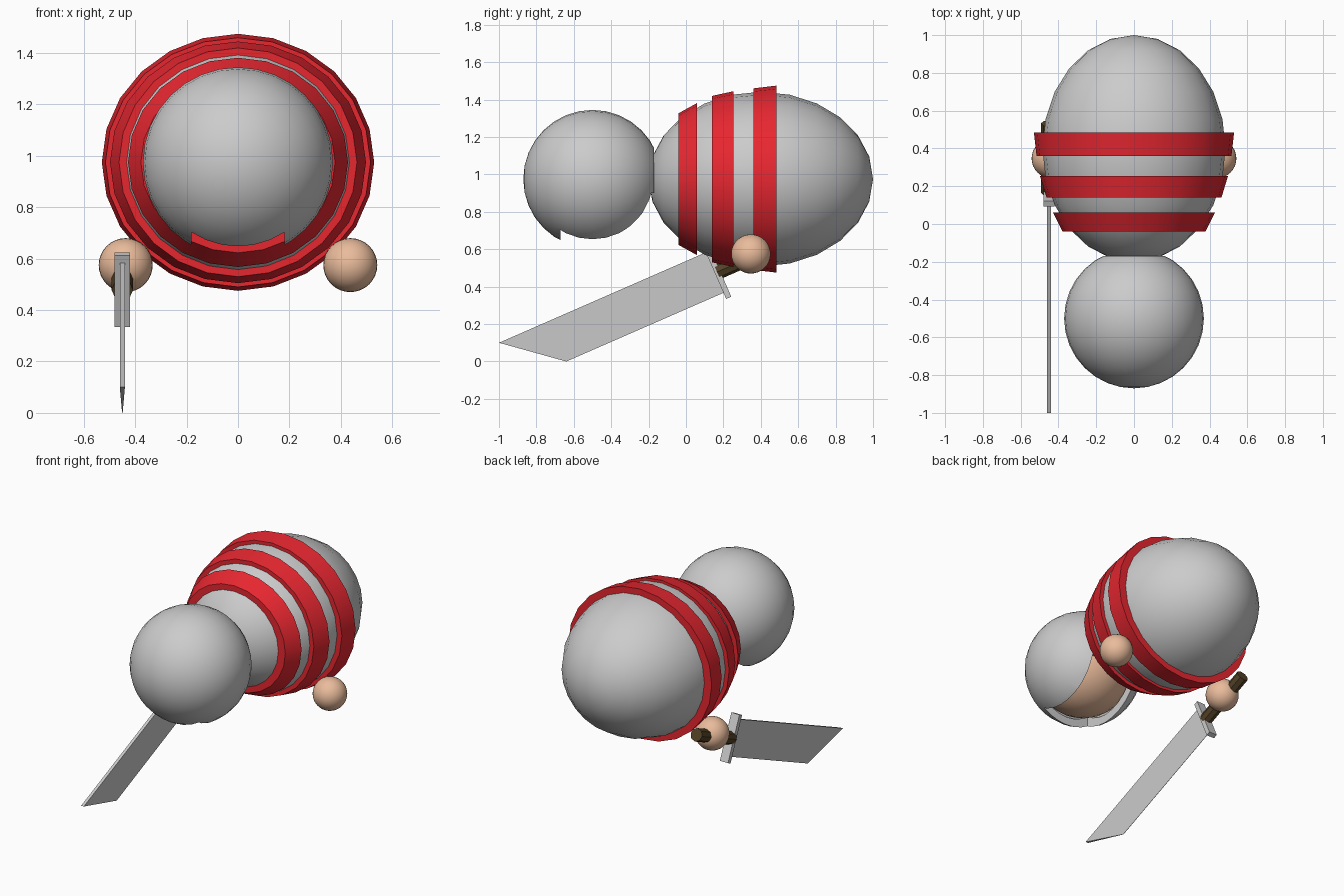
import bpy, bmesh, math
from mathutils import Matrix, Vector

if "Cube" in bpy.data.objects:
    bpy.data.objects.remove(bpy.data.objects["Cube"])

ZC = 0.975  # height of the body axis


def material(name, color):
    m = bpy.data.materials.new(name)
    m.diffuse_color = color
    m.use_nodes = True
    m.node_tree.nodes["Principled BSDF"].inputs["Base Color"].default_value = m.diffuse_color
    return m


RED = material("red", (0.8, 0.02, 0.03, 1))
SKIN = material("skin", (0.82, 0.5, 0.33, 1))
BROWN = material("brown", (0.09, 0.055, 0.02, 1))


def finish(bm, name, mat=None, smooth=True):
    bmesh.ops.recalc_face_normals(bm, faces=bm.faces)
    me = bpy.data.meshes.new(name)
    bm.to_mesh(me)
    bm.free()
    ob = bpy.data.objects.new(name, me)
    bpy.context.collection.objects.link(ob)
    if mat:
        me.materials.append(mat)
    if smooth:
        select(ob)
        bpy.ops.object.shade_smooth_by_angle(angle=math.radians(35))
    return ob


def select(ob):
    bpy.ops.object.select_all(action='DESELECT')
    ob.select_set(True)
    bpy.context.view_layer.objects.active = ob


def sphere_bm(center, radii, seg, rings):
    """UV sphere with its poles along y."""
    bm = bmesh.new()
    bmesh.ops.create_uvsphere(bm, u_segments=seg, v_segments=rings, radius=1)
    m = Matrix.Translation(center) @ Matrix.Diagonal((*radii, 1)) @ Matrix.Rotation(math.pi / 2, 4, 'X')
    bm.transform(m)
    return bm


def box(name, center, size):
    bm = bmesh.new()
    bmesh.ops.create_cube(bm, size=1)
    bm.transform(Matrix.Translation(center) @ Matrix.Diagonal((*size, 1)))
    return finish(bm, name, smooth=False)


def ring(name, y0, y1, rx0, rx1, rz0, rz1, seg=24):
    """Tapered band around the body; the inner wall lies inside the body."""
    bm = bmesh.new()
    profile = [(y0, rx0, rz0), (y1, rx1, rz1), (y1, rx1 - .1, rz1 - .1), (y0, rx0 - .1, rz0 - .1)]
    loops = []
    for y, rx, rz in profile:
        loops.append([bm.verts.new((rx * math.cos(2 * math.pi * i / seg), y,
                                    ZC + rz * math.sin(2 * math.pi * i / seg))) for i in range(seg)])
    for k in range(4):
        a, b = loops[k], loops[(k + 1) % 4]
        for i in range(seg):
            j = (i + 1) % seg
            bm.faces.new((a[i], a[j], b[j], b[i]))
    return finish(bm, name, RED)


# Egg-shaped body with three red bands
finish(sphere_bm((0, .4, ZC), (.485, .6, .467), 24, 12), "body")
ring("lower_band", .36, .485, .516, .53, .485, .5)
ring("middle_band", .14, .255, .463, .498, .445, .47)
ring("upper_band", -.04, .06, .378, .428, .352, .407)

# Head inside the helmet
finish(sphere_bm((0, -.5, ZC), (.31, .31, .31), 32, 16), "head", SKIN)

# Helmet: thick shell, open at the neck, with a face opening cut out below
bm = sphere_bm((0, -.5, ZC), (.37, .37, .37), 32, 16)
bmesh.ops.bisect_plane(bm, geom=bm.verts[:] + bm.edges[:] + bm.faces[:],
                       plane_co=(0, -.17, 0), plane_no=(0, 1, 0), clear_outer=True)
helmet = finish(bm, "helmet", smooth=False)
shell = helmet.modifiers.new("shell", 'SOLIDIFY')
shell.thickness = .05
shell.offset = -1
cutter = box("face_cutter", (0, -.27, .6), (.36, .8, .6))
cutter.hide_render = True
cut = helmet.modifiers.new("face_opening", 'BOOLEAN')
cut.operation = 'DIFFERENCE'
cut.solver = 'EXACT'
cut.object = cutter
select(helmet)
for mod in ("shell", "face_opening"):
    bpy.ops.object.modifier_apply(modifier=mod)
bpy.data.objects.remove(cutter)
bpy.ops.object.shade_smooth_by_angle(angle=math.radians(35))

# Hands
for name, s in (("left_hand", 1), ("right_hand", -1)):
    finish(sphere_bm((s * .437, .347, .575), (.105, .105, .105), 32, 16), name, SKIN)

# Sword frame: a runs from tip to handle, b across the blade, origin at the tip
ang = math.radians(23.6)
a_dir = Vector((0, math.cos(ang), math.sin(ang)))
b_dir = Vector((0, math.sin(ang), -math.cos(ang)))
frame = Matrix((a_dir, b_dir, (1, 0, 0))).transposed().to_4x4()
frame.translation = (-.45, -1, .1)

# Blade: thick spine tapering to a cutting edge
bm = bmesh.new()
T, E, W = .01, .001, .236
sides = []
for s in (1, -1):
    pts = [(0, 0, T), (1.22, 0, T), (1.22, W, E), (.29, W, E)]
    sides.append([bm.verts.new((a, b, s * c)) for a, b, c in pts])
    bm.faces.new(sides[-1])
for i in range(4):
    j = (i + 1) % 4
    bm.faces.new((sides[0][i], sides[0][j], sides[1][j], sides[1][i]))
bm.transform(frame)
finish(bm, "blade", smooth=False)

# Guard
guard = box("guard", (1.222, .12, 0), (.03, .303, .06))
guard.data.transform(frame)

# Handle
bm = bmesh.new()
bmesh.ops.create_cone(bm, cap_ends=True, segments=8, radius1=.042, radius2=.042, depth=.4)
bm.transform(frame @ Matrix.Translation((1.42, .12, 0)) @ Matrix.Rotation(math.pi / 2, 4, 'Y'))
finish(bm, "handle", BROWN, smooth=False)
